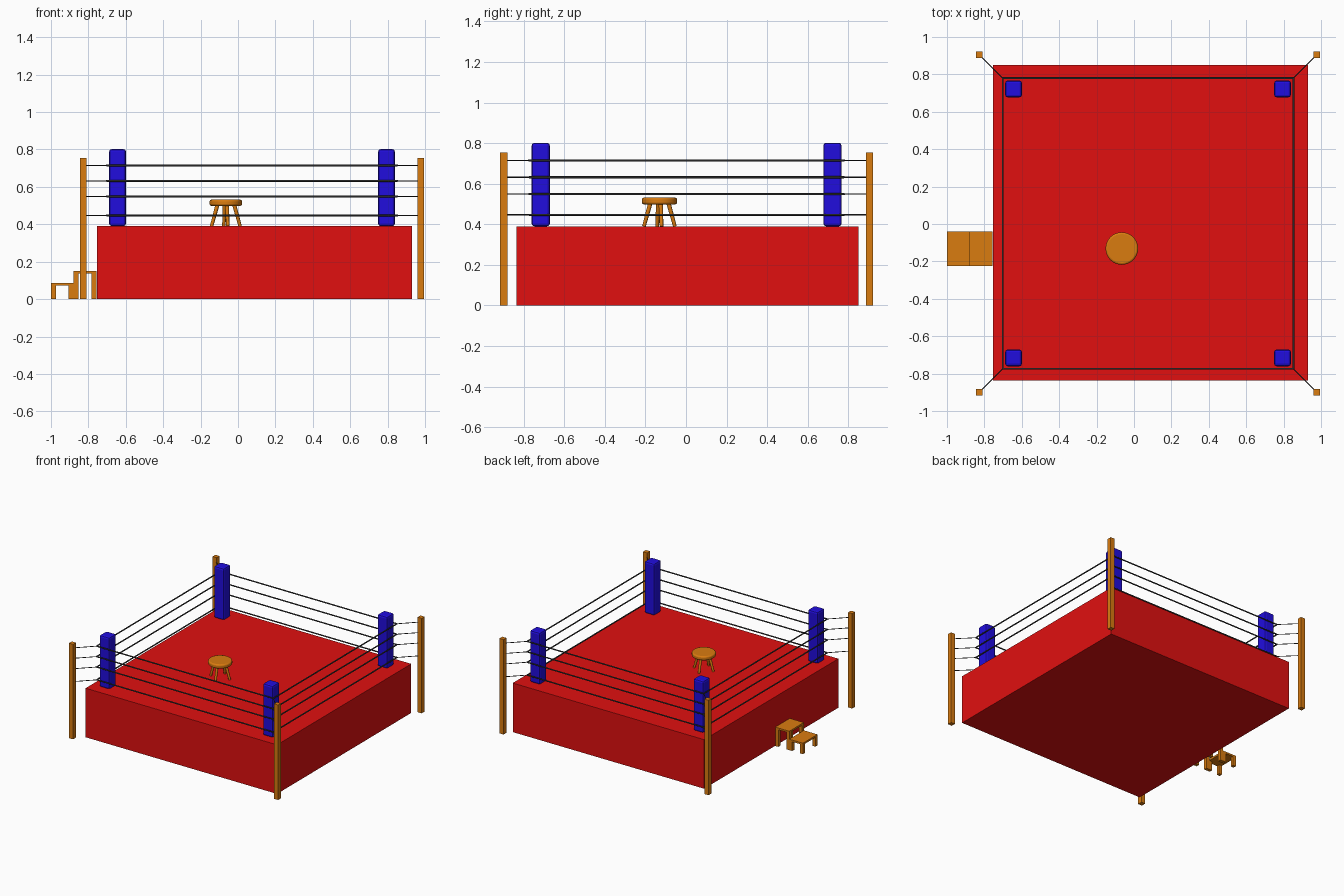
import bpy, math
from mathutils import Vector

if "Cube" in bpy.data.objects:
    bpy.data.objects.remove(bpy.data.objects["Cube"])


def material(name, color):
    m = bpy.data.materials.new(name)
    m.diffuse_color = (*color, 1)
    m.use_nodes = True
    m.node_tree.nodes["Principled BSDF"].inputs["Base Color"].default_value = m.diffuse_color
    return m


RED = material("red canvas", (0.75, 0.005, 0.005))
BLUE = material("blue padding", (0.015, 0.004, 0.73))
WOOD = material("orange wood", (0.7, 0.2, 0.005))
ROPE = material("dark rope", (0.04, 0.04, 0.04))


def finish(name, mat, bevel=0, segments=1):
    ob = bpy.context.object
    ob.name = name
    ob.data.materials.append(mat)
    if bevel:
        mod = ob.modifiers.new("bevel", 'BEVEL')
        mod.width, mod.segments = bevel, segments
    return ob


def box(name, lo, hi, mat, bevel=0, segments=1):
    lo, hi = Vector(lo), Vector(hi)
    bpy.ops.mesh.primitive_cube_add(size=1, location=(lo + hi) / 2)
    bpy.context.object.scale = hi - lo
    bpy.ops.object.transform_apply(location=False, rotation=False, scale=True)
    return finish(name, mat, bevel, segments)


def rod(name, a, b, radius, mat, sides=8, top=None):
    a, b = Vector(a), Vector(b)
    d = b - a
    bpy.ops.mesh.primitive_cone_add(vertices=sides, radius1=radius, radius2=top or radius,
                                    depth=d.length, location=(a + b) / 2,
                                    rotation=d.to_track_quat('Z', 'Y').to_euler())
    ob = finish(name, mat)
    bpy.ops.object.shade_smooth_by_angle(angle=math.radians(50))
    return ob


CX, CY = 0.075, 0.003      # centre of posts, pads and ropes
FLOOR = 0.39

# Raised platform
box("platform", (-0.755, -0.836, 0), (0.929, 0.85, FLOOR), RED)

# Corner posts, pads and ropes
ROPE_HEIGHTS = (0.447, 0.549, 0.632, 0.715)
CORNERS = [(-1, -1), (1, -1), (1, 1), (-1, 1)]


def at(corner, reach, z):
    return (CX + corner[0] * reach, CY + corner[1] * reach, z)


for i, c in enumerate(CORNERS):
    nxt = CORNERS[(i + 1) % 4]
    px, py, _ = at(c, 0.902, 0)
    box("corner_post", (px - 0.018, py - 0.018, 0), (px + 0.018, py + 0.018, 0.755), WOOD)
    qx, qy, _ = at(c, 0.719, 0)
    box("corner_pad", (qx - 0.045, qy - 0.045, FLOOR), (qx + 0.045, qy + 0.045, 0.802),
        BLUE, 0.014, 2)
    for z in ROPE_HEIGHTS:
        rod("rope", at(c, 0.777, z), at(nxt, 0.777, z), 0.005, ROPE)
        rod("rope_tie", at(c, 0.774, z), at(c, 0.89, z), 0.003, ROPE, 6)

# Stool
SX, SY = -0.065, -0.131
bpy.ops.mesh.primitive_cylinder_add(vertices=32, radius=0.087, depth=0.033, location=(SX, SY, 0.515))
finish("stool_seat", WOOD, 0.01, 3)
bpy.ops.object.shade_smooth_by_angle(angle=math.radians(40))
for k in range(4):
    a = math.radians(8 + 90 * k)
    ux, uy = math.cos(a), math.sin(a)
    rod("stool_leg", (SX + 0.077 * ux, SY + 0.077 * uy, FLOOR),
        (SX + 0.045 * ux, SY + 0.045 * uy, 0.505), 0.009, WOOD, 8, 0.011)


# Entrance steps: small tables with four legs
def step(name, x0, x1, h):
    y0, y1, t, w = -0.224, -0.041, 0.014, 0.026
    box(name + "_tread", (x0, y0, h - t), (x1, y1, h), WOOD)
    for x in (x0, x1 - w):
        for y in (y0, y1 - w):
            box(name + "_leg", (x, y, 0), (x + w, y + w, h - t), WOOD)


step("lower_step", -1.0, -0.88, 0.087)
step("upper_step", -0.88, -0.757, 0.15)
